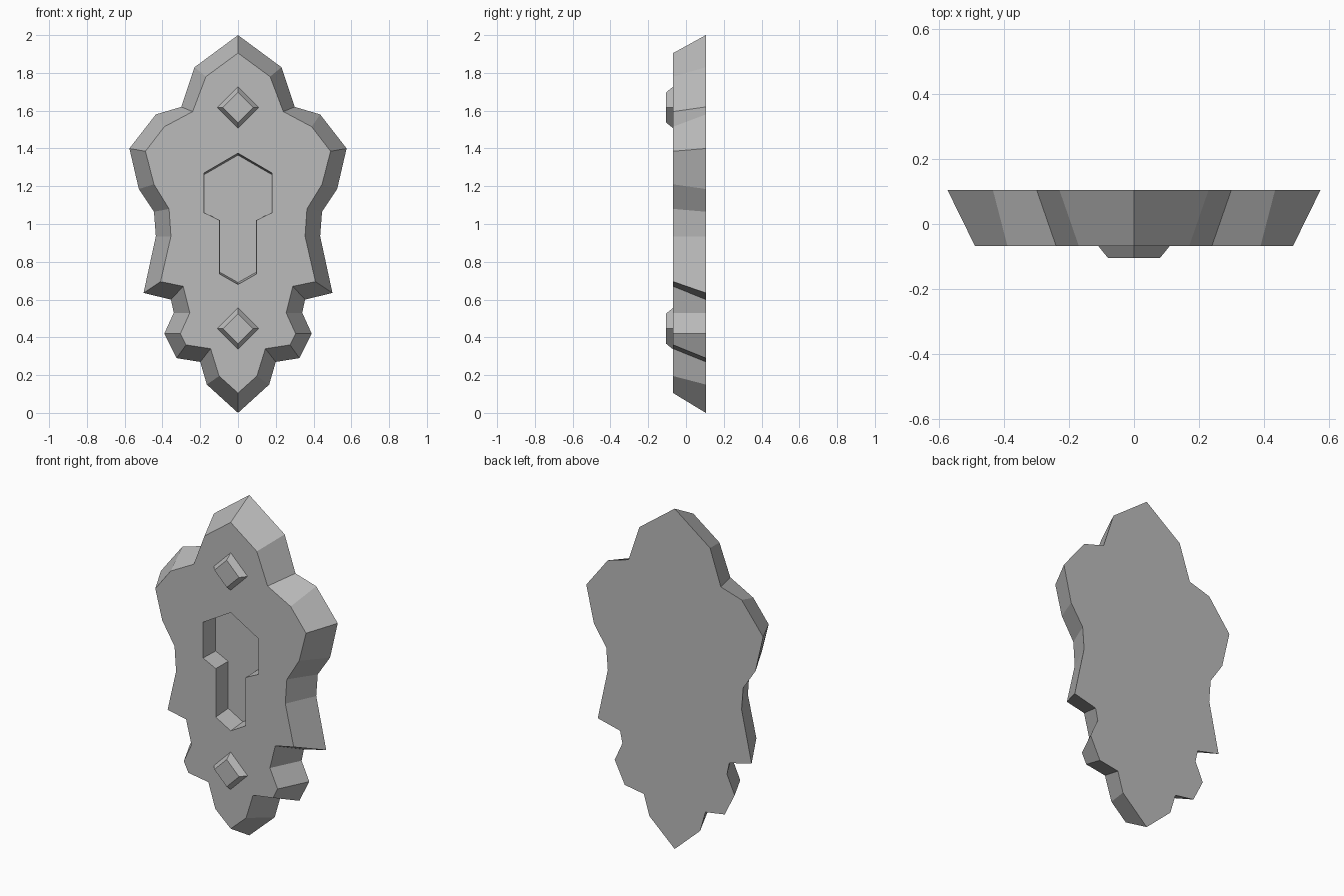
import bpy, bmesh, math

cube = bpy.data.objects.get("Cube")
if cube:
    bpy.data.objects.remove(cube)

BACK, FRONT, FLOOR, STUD = 0.105, -0.068, 0.045, -0.105

# Single stone-grey material
grey = bpy.data.materials.new("stone grey")
grey.use_nodes = True
colour = (0.5, 0.5, 0.5, 1)
grey.diffuse_color = colour
grey.node_tree.nodes["Principled BSDF"].inputs["Base Color"].default_value = colour

# Half outlines (x, z), top to bottom
back_rim = [(0, 2), (.23, 1.83), (.30, 1.62), (.435, 1.58), (.575, 1.40),
            (.525, 1.185), (.445, 1.065), (.435, .935), (.50, .635), (.355, .60),
            (.34, .53), (.39, .42), (.325, .29), (.20, .27), (.165, .15), (0, 0)]
front_rim = [(0, 1.905), (.17, 1.78), (.24, 1.595), (.39, 1.515), (.49, 1.385),
             (.445, 1.21), (.365, 1.08), (.355, .935), (.41, .695), (.29, .67),
             (.255, .53), (.305, .42), (.275, .36), (.145, .34), (.10, .195), (0, .105)]
keyhole = [(0, 1.375), (.18, 1.27), (.18, 1.06), (.097, 1.02), (.097, .735), (0, .68)]
key_floor = [(x * .98, 1.03 + (z - 1.03) * .97) for x, z in keyhole]

# Plate: one half with a keyhole recess, mirrored across x
bm = bmesh.new()


def loop(points, y):
    return [bm.verts.new((x, y, z)) for x, z in points]


def bridge(a, b):
    for i in range(len(a) - 1):
        bm.faces.new((a[i], a[i + 1], b[i + 1], b[i]))


back, front = loop(back_rim, BACK), loop(front_rim, FRONT)
hole, floor = loop(keyhole, FRONT), loop(key_floor, FLOOR)
bm.faces.new(back)
bm.faces.new(front[::-1] + hole)
bm.faces.new(floor[::-1])
bridge(front, back)
bridge(floor, hole)

mesh = bpy.data.meshes.new("lock_plate")
bm.to_mesh(mesh)
bm.free()
mesh.materials.append(grey)
plate = bpy.data.objects.new("lock_plate", mesh)
bpy.context.collection.objects.link(plate)
mirror = plate.modifiers.new("Mirror", "MIRROR")
mirror.use_axis[0] = True

# Diamond studs above and below the keyhole
for name, z in (("upper_stud", 1.617), ("lower_stud", .446)):
    bpy.ops.mesh.primitive_cone_add(
        vertices=4, radius1=.11, radius2=.08, depth=FRONT - STUD,
        location=(0, (FRONT + STUD) / 2, z), rotation=(math.pi / 2, 0, 0))
    stud = bpy.context.object
    stud.name = name
    stud.data.materials.append(grey)
